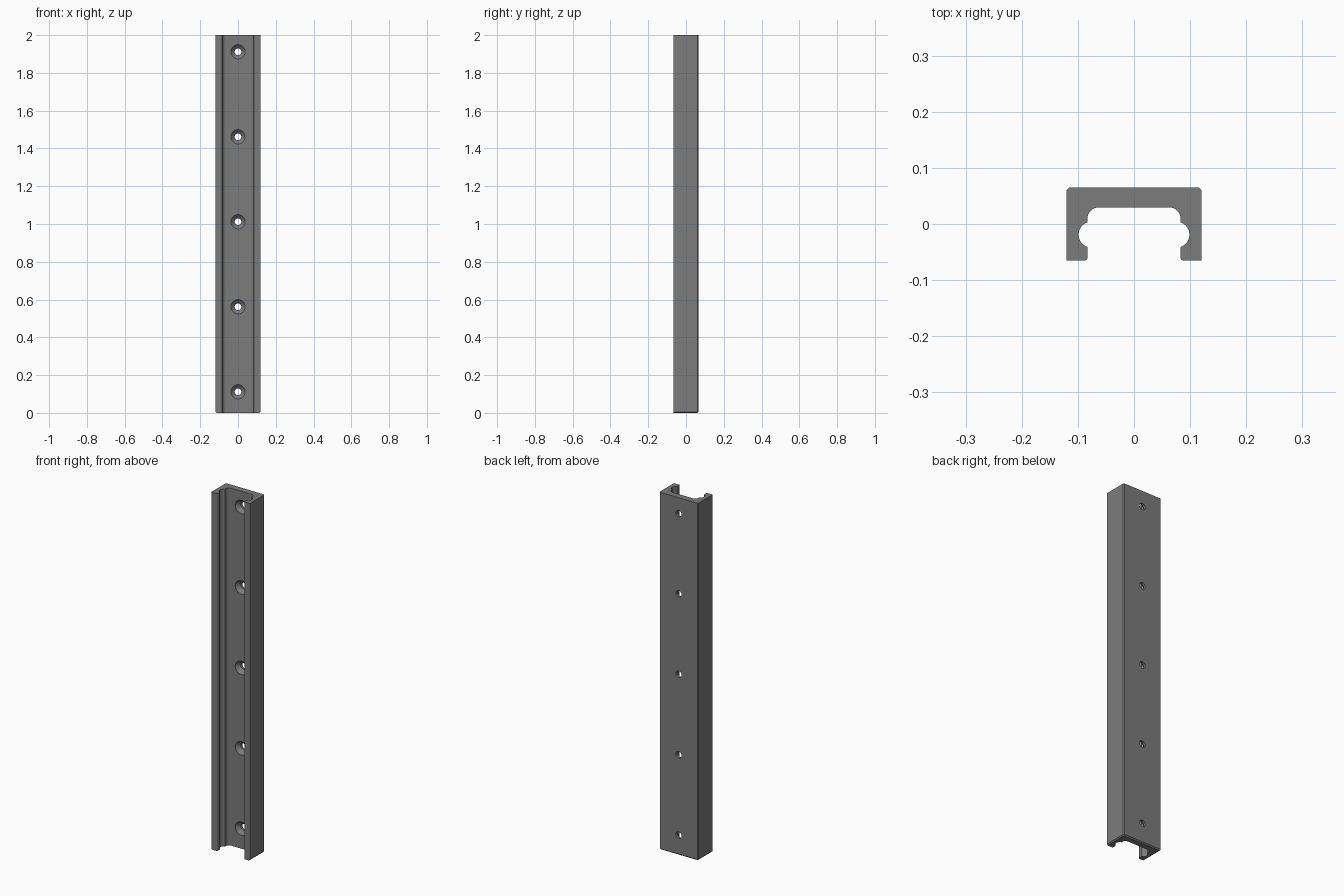
import bpy, bmesh
from math import sin, cos, pi, radians

if "Cube" in bpy.data.objects:
    bpy.data.objects.remove(bpy.data.objects["Cube"])


def arc(cx, cy, r, a0, a1, n):
    return [(cx + r * cos(radians(a0 + (a1 - a0) * i / n)),
             cy + r * sin(radians(a0 + (a1 - a0) * i / n))) for i in range(n + 1)]


def mesh_object(name, bm):
    bmesh.ops.recalc_face_normals(bm, faces=bm.faces)
    me = bpy.data.meshes.new(name)
    bm.to_mesh(me)
    bm.free()
    ob = bpy.data.objects.new(name, me)
    bpy.context.collection.objects.link(ob)
    return ob


def loft(bm, rings):
    # bridge closed rings of points and cap both ends
    loops = [[bm.verts.new(p) for p in ring] for ring in rings]
    n = len(loops[0])
    for a, b in zip(loops, loops[1:]):
        for i in range(n):
            bm.faces.new((a[i], a[(i + 1) % n], b[(i + 1) % n], b[i]))
    bm.faces.new(loops[0][::-1])
    bm.faces.new(loops[-1])


# channel cross-section: right half, then mirrored
B = 0.065
half = [(0.1155, B), (0.12, B - 0.0045), (0.12, -B)]
half += arc(0.088, -B + 0.005, 0.005, 270, 180, 4)       # rounded lip
half += arc(0.0755, -0.019, 0.0232, -71, 71, 20)         # round side groove
half += arc(0.063, 0.0095, 0.020, 0, 90, 8)              # inner corner
profile = half + [(-x, y) for x, y in reversed(half)]

# rail body with a small chamfer round the outside of the bottom end
C = 0.006
inset = [(max(-0.12 + C, min(0.12 - C, x)), min(y, B - C))
         if abs(x) > 0.11 else (x, y) for x, y in profile]
bm = bmesh.new()
loft(bm, [[(x, y, 0) for x, y in inset],
          [(x, y, C) for x, y in profile],
          [(x, y, 2) for x, y in profile]])
rail = mesh_object("channel_rail", bm)

# countersunk screw holes
bm = bmesh.new()
for i in range(5):
    z = 0.112 + 0.45 * i
    loft(bm, [[(r * cos(2 * pi * k / 32), y, z + r * sin(2 * pi * k / 32))
               for k in range(32)]
              for r, y in ((0.038, 0.02), (0.038, 0.031), (0.018, 0.051), (0.018, 0.08))])
cutter = mesh_object("screw_hole_cutter", bm)
cutter.hide_render = True

mod = rail.modifiers.new("screw_holes", "BOOLEAN")
mod.operation = "DIFFERENCE"
mod.solver = "EXACT"
mod.object = cutter
bpy.context.view_layer.objects.active = rail
rail.select_set(True)
bpy.ops.object.modifier_apply(modifier=mod.name)
bpy.data.objects.remove(cutter)
bpy.ops.object.shade_smooth_by_angle(angle=radians(30))

# dark grey metal
mat = bpy.data.materials.new("dark_grey")
mat.diffuse_color = (0.2, 0.2, 0.2, 1)
mat.use_nodes = True
mat.node_tree.nodes["Principled BSDF"].inputs["Base Color"].default_value = mat.diffuse_color
rail.data.materials.clear()
rail.data.materials.append(mat)
